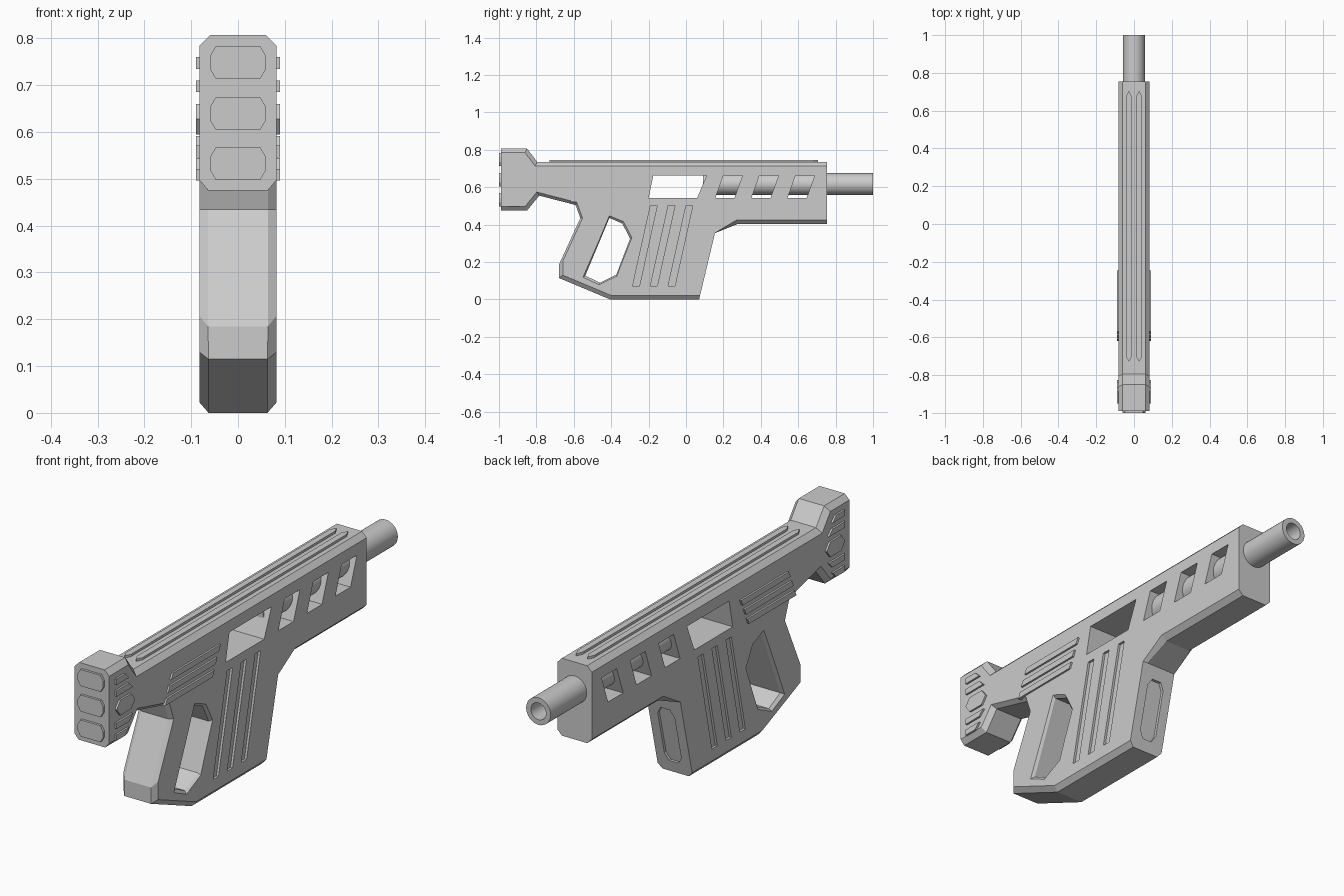
import bpy, bmesh
from math import pi, cos, sin

if "Cube" in bpy.data.objects:
    bpy.data.objects.remove(bpy.data.objects["Cube"])

HALF = 0.082


def loft(name, rings):
    """Closed solid through a list of equal-length rings of 3D points."""
    bm = bmesh.new()
    vs = [[bm.verts.new(p) for p in r] for r in rings]
    n = len(rings[0])
    for a, b in zip(vs, vs[1:]):
        for i in range(n):
            j = (i + 1) % n
            bm.faces.new((a[i], a[j], b[j], b[i]))
    bm.faces.new(vs[0])
    bm.faces.new(vs[-1])
    bmesh.ops.recalc_face_normals(bm, faces=bm.faces[:])
    me = bpy.data.meshes.new(name)
    bm.to_mesh(me)
    bm.free()
    ob = bpy.data.objects.new(name, me)
    bpy.context.collection.objects.link(ob)
    return ob


def side_prism(name, pts, x0, x1):
    """Side-view (y, z) outline extruded along x."""
    return loft(name, [[(x, y, z) for y, z in pts] for x in (x0, x1)])


def slab(y0, y1, z0, z1, slant):
    """Parallelogram outline leaning towards +y with height."""
    return [(y0, z0), (y1, z0), (y1 + slant, z1), (y0 + slant, z1)]


def cut_octagon(w, z0, z1, cx, cz):
    """Rectangle (x, z) with its four corners cut off."""
    return [(-w + cx, z0), (w - cx, z0), (w, z0 + cz), (w, z1 - cz),
            (w - cx, z1), (-w + cx, z1), (-w, z1 - cz), (-w, z0 + cz)]


# Body: side profile, with a bevel weight for the edge leaving each point
profile = [
    (0.755, 0.735, 0), (0.755, 0.403, 1), (0.275, 0.403, 1), (0.155, 0.355, 0),
    (0.07, 0.0, 1), (-0.405, 0.0, 1), (-0.68, 0.115, 1), (-0.68, 0.185, 0.5),
    (-0.565, 0.435, 0.5), (-0.59, 0.505, 0.7), (-0.785, 0.555, 1),
    (-0.85, 0.475, 1), (-0.99, 0.475, 0), (-0.99, 0.807, 1),
    (-0.85, 0.807, 1), (-0.795, 0.735, 1)]
body = side_prism("body", [p[:2] for p in profile], -HALF, HALF)
n = len(profile)
weights = body.data.attributes.new("bevel_weight_edge", 'FLOAT', 'EDGE')
for e in body.data.edges:
    a, b = sorted(e.vertices)
    if a // n == b // n:
        a, b = a % n, b % n
        weights.data[e.index].value = profile[a if b - a == 1 else b][2]
bev = body.modifiers.new("edge_chamfer", 'BEVEL')
bev.limit_method = 'WEIGHT'
bev.width = 0.022
bev.segments = 1
bev.use_clamp_overlap = False

cutters = []

# Trigger opening with flared rims
hole = [(-0.41, 0.447), (-0.335, 0.415), (-0.29, 0.33),
        (-0.37, 0.125), (-0.465, 0.08), (-0.55, 0.12)]
cy = sum(p[0] for p in hole) / 6
cz = sum(p[1] for p in hole) / 6
rings = []
for x, f in ((-0.092, 1.08), (-0.07, 0.92), (0.07, 0.92), (0.092, 1.08)):
    rings.append([(x, cy + (y - cy) * f, cz + (z - cz) * (1 + (f - 1) * 0.7))
                  for y, z in hole])
cutters.append(loft("trigger_cutter", rings))

# Side windows right through the body
cutters.append(side_prism("port_cutter", [(-0.2, 0.543), (0.06, 0.543),
               (0.11, 0.663), (-0.175, 0.663)], -0.2, 0.2))
for i in range(3):
    y = 0.157 + 0.193 * i
    cutters.append(side_prism("vent_cutter", slab(y, y + 0.102, 0.543, 0.663, 0.043), -0.2, 0.2))

# Shallow grooves on both sides
for s in (-1, 1):
    for i in range(3):
        y = -0.285 + 0.095 * i
        cutters.append(side_prism("groove_cutter", slab(y, y + 0.036, 0.073, 0.503, 0.095),
                                  s * 0.072, s * 0.12))

# Recessed panel on the front of the lower housing, following its slope
panel = cut_octagon(0.04, 0.05, 0.30, 0.018, 0.03)
cutters.append(loft("panel_cutter", [[(x, 0.07 + z * 0.2394 + d, z) for x, z in panel]
                                     for d in (-0.012, 0.05)]))

for c in cutters:
    m = body.modifiers.new("cut", 'BOOLEAN')
    m.operation = 'DIFFERENCE'
    m.solver = 'EXACT'
    m.object = c
    c.hide_render = True

# Bake the cuts and drop the cutters
bpy.context.view_layer.update()
dg = bpy.context.evaluated_depsgraph_get()
baked = bpy.data.meshes.new_from_object(body.evaluated_get(dg))
body.modifiers.clear()
body.data = baked
for c in cutters:
    bpy.data.objects.remove(c)


# Barrel: lathe-like tube with a blind bore
def circle(r, y, seg=32):
    return [(r * cos(2 * pi * i / seg), y, 0.617 + r * sin(2 * pi * i / seg)) for i in range(seg)]


barrel = loft("barrel", [circle(0.058, 0.09), circle(0.058, 1.0),
                         circle(0.036, 1.0), circle(0.036, 0.7)])
bpy.context.view_layer.objects.active = barrel
barrel.select_set(True)
bpy.ops.object.shade_smooth_by_angle(angle=0.6)
barrel.select_set(False)

# Raised details on both sides
for s, tag in ((-1, "left"), (1, "right")):
    x0, x1 = s * 0.07, s * 0.09
    for y0, y1, z in ((-0.62, -0.30, 0.52), (-0.602, -0.28, 0.567), (-0.58, -0.257, 0.615)):
        side_prism("side_rib_" + tag, slab(y0, y1, z, z + 0.025, 0.012), x0, x1)
    side_prism("stock_hex_" + tag, [(-0.95, 0.628), (-0.925, 0.595), (-0.85, 0.595),
               (-0.825, 0.628), (-0.85, 0.66), (-0.925, 0.66)], x0, x1)
    for k in (-1, 1):
        for d, y1 in ((0.057, -0.84), (0.107, -0.865)):
            za, zb = 0.628 + k * d, 0.628 + k * (d + 0.025)
            side_prism("stock_bar_" + tag, [(-0.95, za), (y1, za), (y1 - 0.025, zb),
                       (-0.95, zb)], x0, x1)

# Top rails with pointed ends
for s in (-1, 1):
    c, w = s * 0.027, 0.013
    rail = [(c - w, -0.705), (c, -0.73), (c + w, -0.705),
            (c + w, 0.68), (c, 0.705), (c - w, 0.68)]
    loft("top_rail", [[(x, y, z) for x, y in rail] for z in (0.72, 0.745)])

# Butt pads
for z0, z1 in ((0.497, 0.568), (0.604, 0.675), (0.713, 0.784)):
    pad = cut_octagon(0.06, z0, z1, 0.013, 0.022)
    loft("butt_pad", [[(x, y, z) for x, z in pad] for y in (-0.97, -1.0)])
